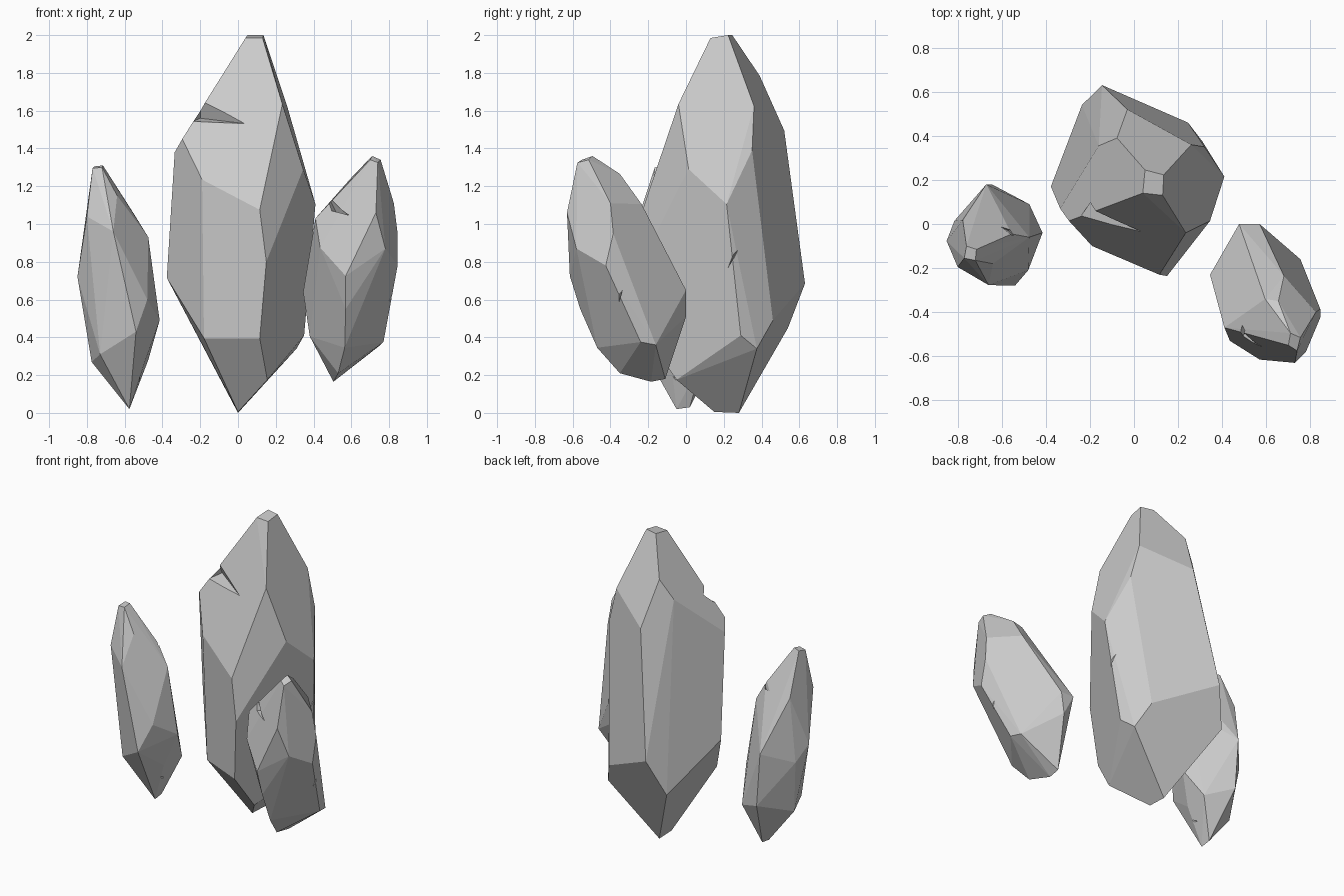
import bpy, bmesh
from math import radians


def hull(name, pts):
    """Closed faceted solid wrapped around a few corner points."""
    bm = bmesh.new()
    for p in pts:
        bm.verts.new(p)
    res = bmesh.ops.convex_hull(bm, input=bm.verts[:])
    junk = [v for v in bm.verts if not v.link_faces]
    bmesh.ops.delete(bm, geom=junk, context='VERTS')
    bmesh.ops.dissolve_limit(bm, angle_limit=radians(4), verts=bm.verts[:], edges=bm.edges[:])
    bmesh.ops.recalc_face_normals(bm, faces=bm.faces[:])
    me = bpy.data.meshes.new(name)
    bm.to_mesh(me)
    bm.free()
    ob = bpy.data.objects.new(name, me)
    bpy.context.collection.objects.link(ob)
    return ob


def crystal(name, pts, notches):
    """Faceted crystal with small wedge chips cut out of its edges."""
    ob = hull(name, pts)
    cutters = []
    for n in notches:
        c = hull(name + "_chip_cutter", n)
        c.hide_render = True
        m = ob.modifiers.new("chip", 'BOOLEAN')
        m.operation, m.solver, m.object = 'DIFFERENCE', 'EXACT', c
        cutters.append(c)
    bpy.context.view_layer.update()
    me = bpy.data.meshes.new_from_object(ob.evaluated_get(bpy.context.evaluated_depsgraph_get()))
    ob.modifiers.clear()
    ob.data = me
    for c in cutters:
        bpy.data.objects.remove(c)


# Tall centre crystal: tip, shoulders, waist, pointed base
crystal("main_crystal", [
    (.05, .245, 2), (.135, .223, 2), (.13, .13, 1.985), (.04, .14, 1.985),
    (.235, -.04, 1.635), (.26, .36, 1.625), (-.077, .39, 1.785), (-.16, .355, 1.66),
    (-.03, .52, 1.495), (-.295, .014, 1.45), (-.335, .07, 1.38), (.32, .35, 1.39),
    (.345, .014, 1.29), (-.19, -.10, 1.235), (.41, .215, 1.105), (.115, -.23, 1.075),
    (.15, -.236, .80), (-.377, .17, .715), (-.145, .63, .685), (.245, .46, .49),
    (-.236, .54, .45), (.35, .29, .41), (.31, .375, .34), (-.18, -.068, .395),
    (.115, -.20, .395), (.155, -.05, .175), (0, .15, .005), (0, .28, 0),
], [
    [(.05, -.045, 1.53), (-.19, .03, 1.72), (-.27, -.03, 1.53), (-.2, .12, 1.56)],
    [(.36, .22, .76), (.42, .31, .92), (.44, .24, .84), (.35, .26, .84)],
])

# Small left crystal
crystal("left_crystal", [
    (-.76, -.10, 1.305), (-.715, -.115, 1.31), (-.72, -.165, 1.30), (-.77, -.155, 1.295),
    (-.80, -.195, 1.04), (-.66, -.277, .96), (-.64, -.18, 1.15), (-.777, .018, 1.04),
    (-.555, -.045, 1.06), (-.475, -.06, .93), (-.48, -.21, .60), (-.415, -.04, .49),
    (-.54, -.28, .43), (-.85, -.077, .72), (-.815, .014, .62), (-.67, .18, .70),
    (-.645, .18, .35), (-.475, .09, .28), (-.49, -.08, .28), (-.73, -.17, .31),
    (-.775, -.03, .27), (-.575, -.05, .02), (-.575, .02, .03),
], [
    [(-.67, .02, 1.09), (-.53, -.01, 1.14), (-.53, -.07, 1.08), (-.57, -.03, 1.0)],
    [(-.56, -.03, .19), (-.47, -.12, .20), (-.47, -.02, .14), (-.47, -.09, .15)],
])

# Small right crystal
crystal("right_crystal", [
    (.71, -.495, 1.36), (.755, -.515, 1.34), (.74, -.575, 1.325), (.70, -.55, 1.34),
    (.595, -.34, 1.24), (.655, -.35, 1.265), (.68, -.235, 1.105), (.825, -.40, 1.11),
    (.73, -.63, 1.06), (.41, -.47, 1.03), (.435, -.53, .875), (.845, -.385, .95),
    (.78, -.58, .87), (.845, -.425, .78), (.57, -.615, .725), (.345, -.23, .64),
    (.477, 0, .65), (.57, 0, .65), (.55, 0, .51), (.57, -.56, .55),
    (.38, -.28, .405), (.77, -.24, .375), (.755, -.16, .36), (.565, -.47, .345),
    (.53, -.35, .21), (.505, -.185, .165), (.505, -.11, .18),
], [
    [(.61, -.56, 1.04), (.47, -.46, 1.16), (.47, -.56, 1.08), (.52, -.46, 1.06)],
    [(.80, -.36, .57), (.86, -.33, .68), (.86, -.38, .62), (.79, -.34, .63)],
])
